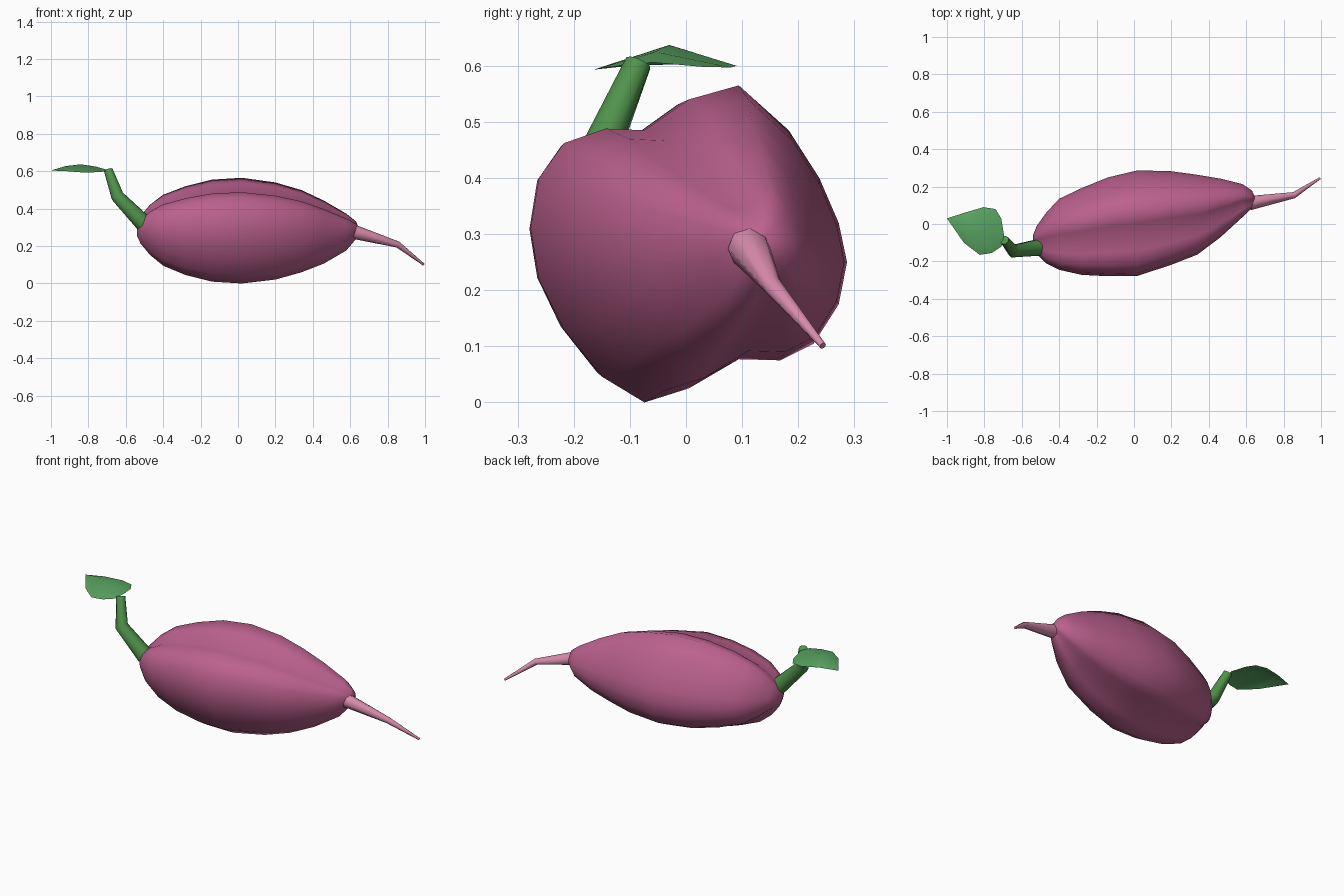
import bpy, bmesh, math
from mathutils import Vector

if "Cube" in bpy.data.objects:
    bpy.data.objects.remove(bpy.data.objects["Cube"])

def material(name, rgb):
    m = bpy.data.materials.new(name)
    m.diffuse_color = (*rgb, 1)
    m.use_nodes = True
    m.node_tree.nodes["Principled BSDF"].inputs["Base Color"].default_value = m.diffuse_color
    return m

PURPLE = material("purple_skin", (0.50, 0.12, 0.27))
PINK = material("pink_root", (0.72, 0.27, 0.43))
GREEN = material("green_stem", (0.08, 0.29, 0.07))
LEAF = material("green_leaf", (0.10, 0.37, 0.12))

def finish(bm, name, mat, angle):
    bmesh.ops.recalc_face_normals(bm, faces=bm.faces)
    me = bpy.data.meshes.new(name)
    bm.to_mesh(me)
    bm.free()
    ob = bpy.data.objects.new(name, me)
    bpy.context.collection.objects.link(ob)
    me.materials.append(mat)
    bpy.ops.object.select_all(action='DESELECT')
    ob.select_set(True)
    bpy.context.view_layer.objects.active = ob
    bpy.ops.object.shade_smooth_by_angle(angle=math.radians(angle))
    return ob

def skin(bm, rings):
    """Bridge successive rings with quads and cap both ends."""
    loops = [[bm.verts.new(p) for p in r] for r in rings]
    n = len(loops[0])
    for a, b in zip(loops, loops[1:]):
        for i in range(n):
            j = (i + 1) % n
            bm.faces.new((a[i], a[j], b[j], b[i]))
    bm.faces.new(loops[0])
    bm.faces.new(loops[-1])

def tube(name, path, mat, sides=10):
    """Tapered bent tube; path holds (point, radius)."""
    pts = [Vector(p) for p, r in path]
    rings = []
    for i, (p, r) in enumerate(path):
        d = (pts[min(i + 1, len(pts) - 1)] - pts[max(i - 1, 0)]).normalized()
        u = d.cross(Vector((0, 1, 0))).normalized()
        v = d.cross(u)
        rings.append([pts[i] + r * (u * math.cos(t) + v * math.sin(t))
                      for t in (2 * math.pi * k / sides for k in range(sides))])
    bm = bmesh.new()
    skin(bm, rings)
    return finish(bm, name, mat, 50)

# Lobed cross-section (y, z) of the root vegetable
section = [(-.285, .31), (-.27, .40), (-.225, .462), (-.15, .488), (-.08, .485),
           (0, .54), (.09, .565), (.18, .485), (.235, .40), (.27, .32),
           (.285, .25), (.27, .175), (.225, .105), (.165, .075), (.09, .077),
           (0, .025), (-.08, 0), (-.155, .045), (-.225, .13), (-.27, .22)]
unit = [(y / .285, (z - .283) / .283) for y, z in section]

# Body stations: x, centre y, half width, centre z, half height
stations = [(-.54, -.09, .03, .285, .03), (-.52, -.085, .075, .287, .075),
            (-.47, -.075, .135, .287, .135), (-.40, -.055, .19, .285, .19),
            (-.28, -.04, .232, .283, .238), (-.14, -.015, .264, .283, .273),
            (.02, .005, .282, .283, .283), (.20, .032, .250, .281, .26),
            (.34, .05, .213, .28, .22), (.46, .085, .158, .275, .168),
            (.58, .125, .088, .275, .098), (.63, .132, .048, .285, .048),
            (.645, .133, .015, .285, .015)]
bm = bmesh.new()
skin(bm, [[(x, cy + hy * u, cz + hz * v) for u, v in unit]
          for x, cy, hy, cz, hz in stations])
finish(bm, "body", PURPLE, 60)

# Root tail
tube("root_tail", [((.62, .112, .276), .038), ((.855, .154, .208), .017),
                   ((.993, .244, .101), .006)], PINK, 8)

# Stem
tube("stem", [((-.505, -.125, .322), .046), ((-.645, -.145, .467), .035),
              ((-.693, -.085, .605), .024)], GREEN, 10)

# Leaf: two drooping halves about a raised midrib
rib = [(-.695, -.06, .606), (-.76, -.055, .625), (-.84, -.03, .637), (-.92, 0, .628)]
back = [(-.71, .03, .598), (-.74, .08, .597), (-.805, .09, .600), (-.90, .062, .608)]
front = [(-.708, -.12, .600), (-.76, -.155, .595), (-.825, -.165, .593), (-.91, -.10, .600)]
bm = bmesh.new()
rows = [[bm.verts.new(p) for p in row] for row in (front, rib, back)]
tip = bm.verts.new((-1, .03, .604))
for a, b in zip(rows, rows[1:]):
    for i in range(3):
        bm.faces.new((a[i], a[i + 1], b[i + 1], b[i]))
    bm.faces.new((a[3], tip, b[3]))
finish(bm, "leaf", LEAF, 60)
